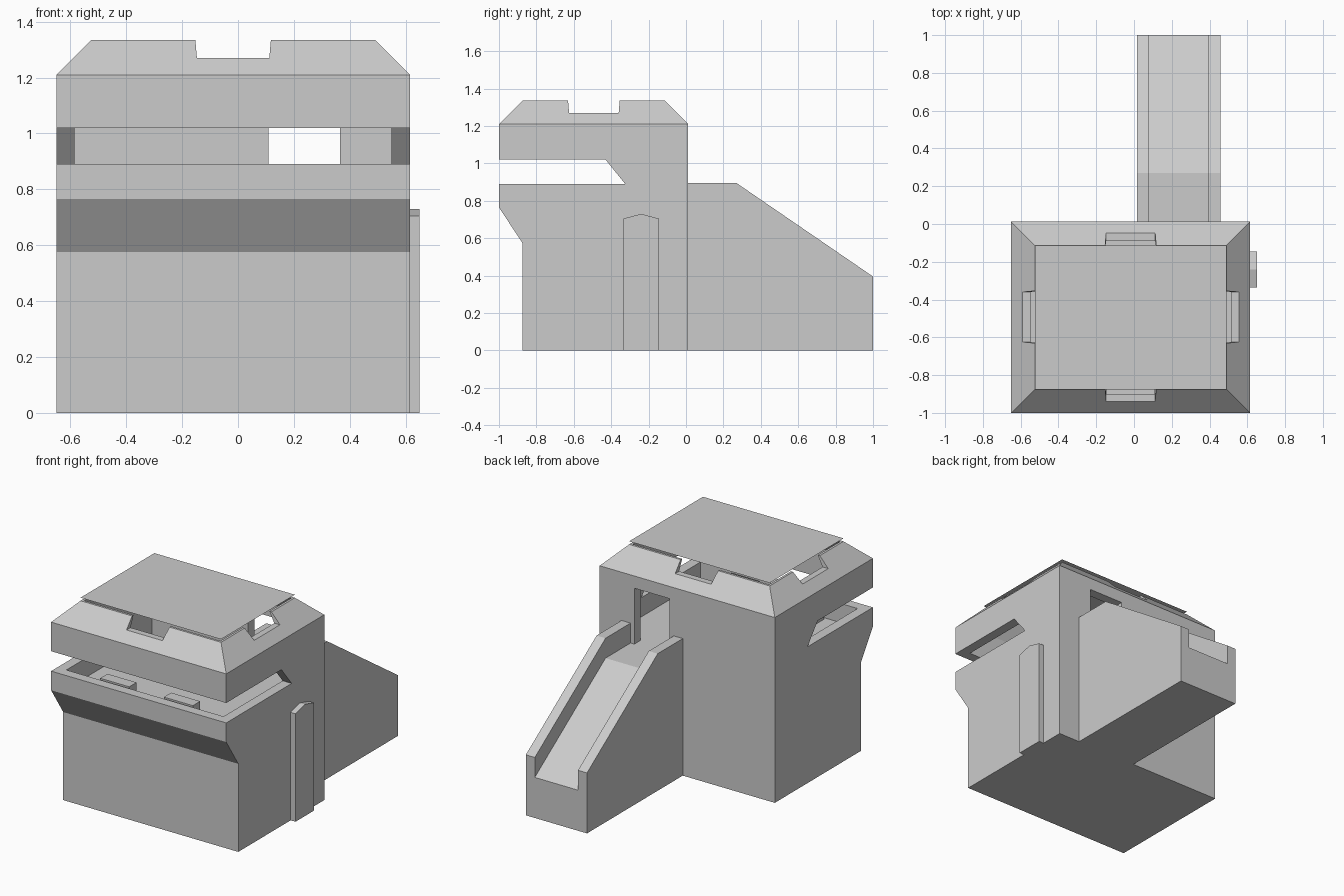
import bpy, bmesh

cube = bpy.data.objects.get("Cube")
if cube:
    bpy.data.objects.remove(cube, do_unlink=True)

concrete = bpy.data.materials.new("concrete_grey")
concrete.use_nodes = True
GREY = (0.6, 0.6, 0.6, 1)
concrete.diffuse_color = GREY
concrete.node_tree.nodes["Principled BSDF"].inputs["Base Color"].default_value = GREY


def add(name, bm):
    bmesh.ops.recalc_face_normals(bm, faces=bm.faces)
    mesh = bpy.data.meshes.new(name)
    bm.to_mesh(mesh)
    bm.free()
    mesh.materials.append(concrete)
    ob = bpy.data.objects.new(name, mesh)
    bpy.context.collection.objects.link(ob)
    return ob


def loft(name, lower, upper):
    """Solid between two matching loops of points."""
    bm = bmesh.new()
    a = [bm.verts.new(p) for p in lower]
    b = [bm.verts.new(p) for p in upper]
    n = len(a)
    bm.faces.new(a)
    bm.faces.new(b)
    for i in range(n):
        j = (i + 1) % n
        bm.faces.new((a[i], a[j], b[j], b[i]))
    return add(name, bm)


def side_prism(name, profile, x0, x1):
    """Extrude a (y, z) profile along x."""
    return loft(name, [(x0, y, z) for y, z in profile], [(x1, y, z) for y, z in profile])


def front_prism(name, profile, y0, y1):
    """Extrude an (x, z) profile along y."""
    return loft(name, [(x, y0, z) for x, z in profile], [(x, y1, z) for x, z in profile])


def rect(inset, z):
    """Tower outline, moved inwards, at height z."""
    x0, x1, y0, y1 = LEFT + inset, RIGHT - inset, FRONT + inset, BACK - inset
    return [(x0, y0, z), (x1, y0, z), (x1, y1, z), (x0, y1, z)]


def cut(ob, *cutters):
    for c in cutters:
        c.hide_render = True
        m = ob.modifiers.new("cut", 'BOOLEAN')
        m.operation, m.solver, m.object = 'DIFFERENCE', 'EXACT', c
    bpy.context.view_layer.update()
    deps = bpy.context.evaluated_depsgraph_get()
    mesh = bpy.data.meshes.new_from_object(ob.evaluated_get(deps))
    ob.modifiers.clear()
    ob.data = mesh
    for c in cutters:
        bpy.data.objects.remove(c, do_unlink=True)


LEFT, RIGHT, FRONT, BACK = -0.65, 0.615, -1.0, 0.012
WALL, FLOOR, EAVE, TOP = 0.065, 0.765, 1.21, 1.335

# Tower walls with flared front, hollow room, viewing slot and back door
tower = side_prism("tower_walls", [(-0.875, 0), (-0.875, 0.575), (FRONT, FLOOR),
                                   (FRONT, EAVE), (BACK, EAVE), (BACK, 0)], LEFT, RIGHT)
room = loft("room_cutter", rect(WALL, FLOOR), rect(WALL, EAVE + 0.1))
slot = side_prism("slot_cutter", [(-1.1, 0.89), (-0.325, 0.89), (-0.43, 1.02), (-1.1, 1.02)], -1, 1)
door = front_prism("door_cutter", [(0.11, FLOOR), (0.365, FLOOR), (0.365, 1.13), (0.11, 1.13)], -0.2, 0.1)
cut(tower, room, slot, door)

# Sloped roof ring with a notch in each side
roof = loft("sloped_roof", rect(0, EAVE), rect(0.125, TOP))
inner = loft("roof_cutter", rect(WALL - 0.012, EAVE - 0.02), rect(0.152, TOP + 0.02))


def notch(a, b):
    return [(a, 1.27), (b, 1.27), (b + 0.01, TOP + 0.05), (a - 0.01, TOP + 0.05)]


cut(roof, inner, front_prism("notch_cutter_y", notch(-0.147, 0.112), -1.1, 0.1),
    side_prism("notch_cutter_x", notch(-0.625, -0.36), -1, 1))

# Thin sheet floating just above the roof ring
bm = bmesh.new()
bm.faces.new([bm.verts.new(p) for p in rect(0.125, TOP + 0.02)])
add("roof_plate", bm)

# Two firing steps behind the front parapet
for name, x in (("left_step", 0.105), ("right_step", -0.355)):
    side_prism(name, [(-0.915, FLOOR), (-0.915, 0.89), (-0.84, 0.89), (-0.84, FLOOR)], x, x + 0.21)

# Pointed pilaster on the left wall
side_prism("side_pilaster", [(-0.335, 0), (-0.335, 0.705), (-0.24, 0.73),
                             (-0.145, 0.705), (-0.145, 0)], RIGHT, 0.65)


# Back ramp: sunken deck between two curbs
def ramp_profile(drop):
    return [(BACK, 0), (BACK, 0.895 - drop), (0.27, 0.895 - drop), (1, 0.395 - drop), (1, 0)]


side_prism("ramp_deck", ramp_profile(0.13), 0.08, 0.392)
for name, x0, x1 in (("ramp_right_curb", 0.015, 0.08), ("ramp_left_curb", 0.392, 0.457)):
    side_prism(name, ramp_profile(0), x0, x1)
